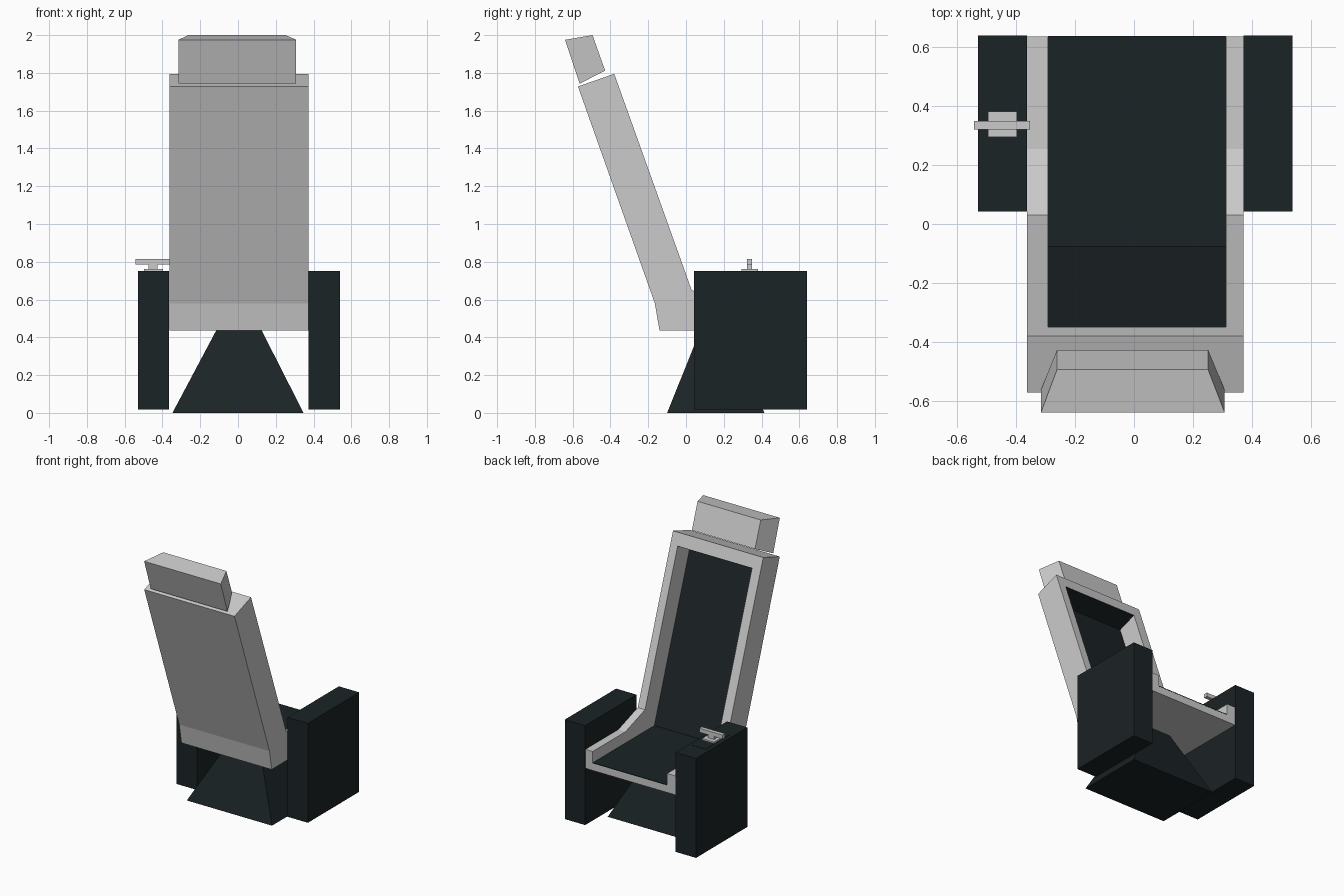
import bpy, bmesh

if "Cube" in bpy.data.objects:
    bpy.data.objects.remove(bpy.data.objects["Cube"])

dark = bpy.data.materials.new("dark_trim")
dark.diffuse_color = (0.011, 0.017, 0.019, 1)
dark.use_nodes = True
dark.node_tree.nodes["Principled BSDF"].inputs["Base Color"].default_value = dark.diffuse_color


def finish(name, bm, mat=None):
    bmesh.ops.recalc_face_normals(bm, faces=bm.faces)
    me = bpy.data.meshes.new(name)
    bm.to_mesh(me)
    bm.free()
    ob = bpy.data.objects.new(name, me)
    bpy.context.collection.objects.link(ob)
    if mat:
        me.materials.append(mat)
    return ob


def loft(name, a, b, mat=None):
    """Solid between two matching closed loops."""
    bm = bmesh.new()
    va = [bm.verts.new(p) for p in a]
    vb = [bm.verts.new(p) for p in b]
    bm.faces.new(va)
    bm.faces.new(vb[::-1])
    n = len(va)
    for i in range(n):
        bm.faces.new((va[i], vb[i], vb[(i + 1) % n], va[(i + 1) % n]))
    return finish(name, bm, mat)


def extrude_x(name, profile, x0, x1, mat=None):
    return loft(name, [(x0, y, z) for y, z in profile],
                [(x1, y, z) for y, z in profile], mat)


def rect(x0, x1, y0, y1, z):
    return [(x0, y0, z), (x1, y0, z), (x1, y1, z), (x0, y1, z)]


def box(name, x0, x1, y0, y1, z0, z1, mat=None):
    return loft(name, rect(x0, x1, y0, y1, z0), rect(x0, x1, y0, y1, z1), mat)


# Seat shell: one bent side profile, hollowed from the sitting side
shell = extrude_x("seat_shell", [
    (-0.14, 0.435), (0.638, 0.435), (0.638, 0.575), (0.255, 0.575),
    (0.03, 0.65), (-0.38, 1.795), (-0.572, 1.728), (-0.165, 0.58)],
    -0.363, 0.372)
cutter = extrude_x("seat_cutter", [
    (-0.08, 0.49), (-0.499, 1.66), (-0.2, 1.762), (0.8, 1.762), (0.8, 0.49)],
    -0.293, 0.313)
cutter.hide_render = True
mod = shell.modifiers.new("hollow", 'BOOLEAN')
mod.operation = 'DIFFERENCE'
mod.solver = 'EXACT'
mod.object = cutter
bpy.context.view_layer.objects.active = shell
bpy.ops.object.modifier_apply(modifier=mod.name)
bpy.data.objects.remove(cutter)

# Dark lining over the seat floor, backrest and top lip
extrude_x("seat_lining", [
    (0.639, 0.488), (-0.082, 0.488), (-0.502, 1.662), (-0.352, 1.713),
    (-0.35, 1.708), (-0.495, 1.658), (-0.077, 0.493), (0.639, 0.493)],
    -0.292, 0.312, dark)

# Headrest: wide rear face tapering to a narrower front face
rear, front = ((-0.64, 1.975), (-0.563, 1.743)), ((-0.495, 2.0), (-0.428, 1.812))


def head_loop(edge, x0, x1):
    (yt, zt), (yb, zb) = edge
    return [(x0, yb, zb), (x1, yb, zb), (x1, yt, zt), (x0, yt, zt)]


loft("headrest", head_loop(rear, -0.316, 0.308), head_loop(front, -0.262, 0.252))

# Tapered pedestal
loft("pedestal", rect(-0.347, 0.347, -0.1, 0.415, 0),
     rect(-0.115, 0.125, 0.076, 0.24, 0.437), dark)

# Armrests
for name, x0, x1 in (("left_armrest", -0.53, -0.364), ("right_armrest", 0.373, 0.539)):
    box(name, x0, x1, 0.043, 0.64, 0.018, 0.75, dark)

# Control lever on the left armrest
box("lever_plate", -0.5, -0.392, 0.2, 0.485, 0.745, 0.752, dark)
box("lever_base", -0.497, -0.398, 0.295, 0.382, 0.748, 0.763)
box("lever_stem", -0.473, -0.426, 0.322, 0.35, 0.76, 0.79)
box("lever_handle", -0.543, -0.354, 0.322, 0.35, 0.785, 0.815)
